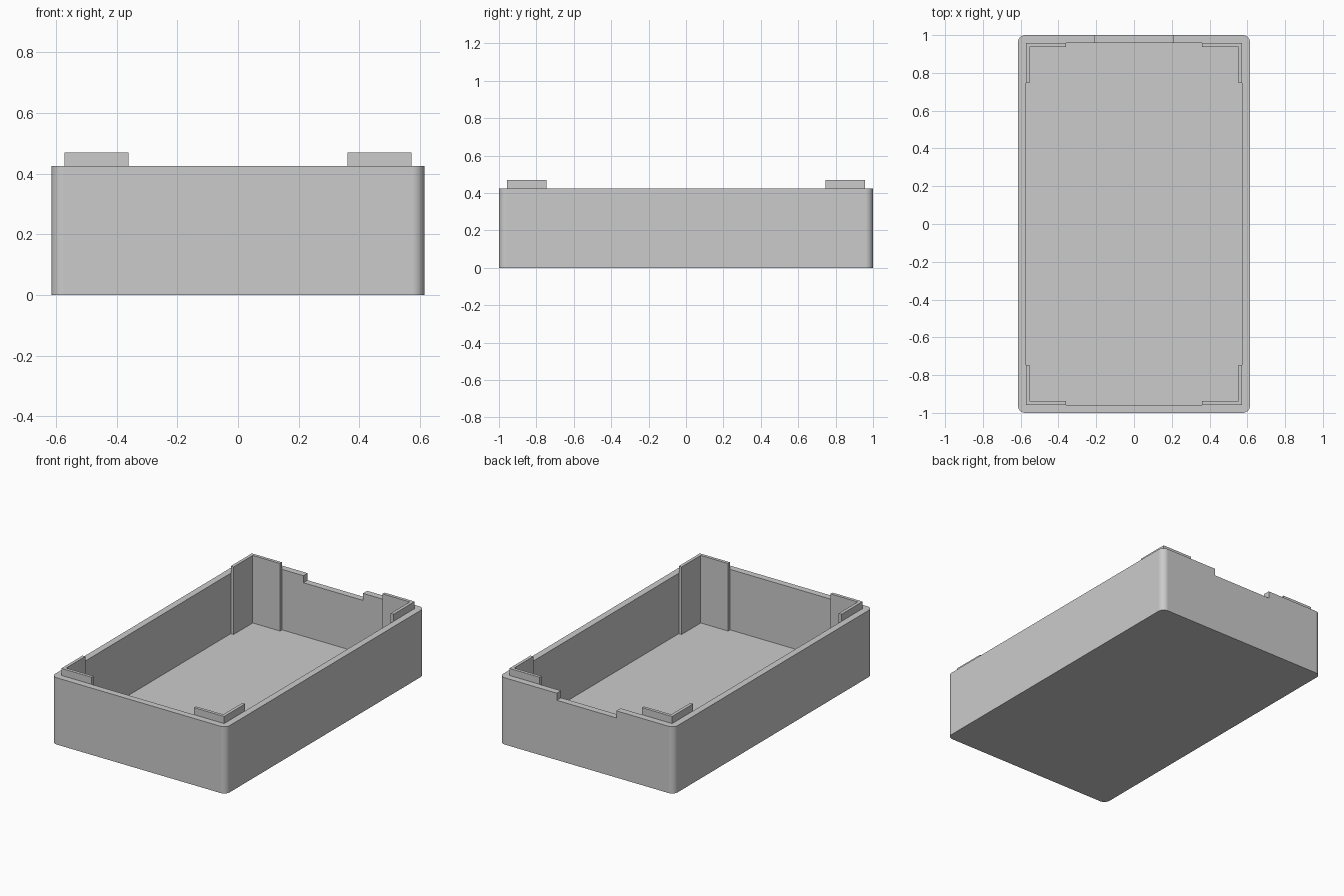
import bpy
import bmesh

default = bpy.data.objects.get("Cube")
if default:
    bpy.data.objects.remove(default, do_unlink=True)

# Overall dimensions
HX, HY, HEIGHT = 0.615, 1.0, 0.425
WALL, FLOOR = 0.042, 0.04
IX, IY = HX - WALL, HY - WALL
TAB_LEN, TAB_THICK, TAB_TOP = 0.212, 0.02, 0.47
NOTCH_HALF, NOTCH_DEPTH = 0.21, 0.045

grey = bpy.data.materials.new("light grey plastic")
grey.use_nodes = True
colour = (0.6, 0.6, 0.6, 1)
grey.diffuse_color = colour
grey.node_tree.nodes["Principled BSDF"].inputs["Base Color"].default_value = colour


def add_object(name, bm):
    bmesh.ops.recalc_face_normals(bm, faces=bm.faces)
    mesh = bpy.data.meshes.new(name)
    bm.to_mesh(mesh)
    bm.free()
    mesh.materials.append(grey)
    obj = bpy.data.objects.new(name, mesh)
    bpy.context.collection.objects.link(obj)
    return obj


def prism(name, outline, z0, z1, radius=0):
    """Extrude an outline upwards, optionally rounding its upright edges."""
    bm = bmesh.new()
    base = bm.faces.new([bm.verts.new((x, y, z0)) for x, y in outline])
    top = bmesh.ops.extrude_face_region(bm, geom=[base])["geom"]
    for v in top:
        if isinstance(v, bmesh.types.BMVert):
            v.co.z = z1
    if radius:
        upright = [e for e in bm.edges
                   if abs(e.verts[0].co.z - e.verts[1].co.z) > 0.01]
        bmesh.ops.bevel(bm, geom=upright, offset=radius, segments=8,
                        profile=0.5, affect='EDGES')
    return add_object(name, bm)


def rectangle(x0, x1, y0, y1):
    return [(x0, y0), (x1, y0), (x1, y1), (x0, y1)]


def make_active(obj):
    bpy.ops.object.select_all(action='DESELECT')
    obj.select_set(True)
    bpy.context.view_layer.objects.active = obj


def cut(obj, cutter):
    cutter.hide_render = True
    mod = obj.modifiers.new("cut", 'BOOLEAN')
    mod.operation = 'DIFFERENCE'
    mod.solver = 'EXACT'
    mod.object = cutter
    make_active(obj)
    bpy.ops.object.modifier_apply(modifier=mod.name)
    bpy.data.objects.remove(cutter, do_unlink=True)


# Open tray with rounded outer corners and a notch in the back rim
tray = prism("tray", rectangle(-HX, HX, -HY, HY), 0, HEIGHT, radius=0.04)
cut(tray, prism("cavity_cutter", rectangle(-IX, IX, -IY, IY), FLOOR, HEIGHT + 0.2))
cut(tray, prism("notch_cutter",
                rectangle(-NOTCH_HALF, NOTCH_HALF, IY - 0.1, HY + 0.1),
                HEIGHT - NOTCH_DEPTH, HEIGHT + 0.1))
make_active(tray)
bpy.ops.object.shade_smooth_by_angle()
weighted = tray.modifiers.new("even shading", 'WEIGHTED_NORMAL')
weighted.keep_sharp = True

# L-shaped corner strips standing on the floor and rising above the rim
for sx, side in ((1, "left"), (-1, "right")):
    for sy, end in ((-1, "front"), (1, "back")):
        outline = [(IX, IY), (IX - TAB_LEN, IY),
                   (IX - TAB_LEN, IY - TAB_THICK),
                   (IX - TAB_THICK, IY - TAB_THICK),
                   (IX - TAB_THICK, IY - TAB_LEN), (IX, IY - TAB_LEN)]
        prism(f"{end}_{side}_corner_strip",
              [(sx * x, sy * y) for x, y in outline], FLOOR, TAB_TOP)
